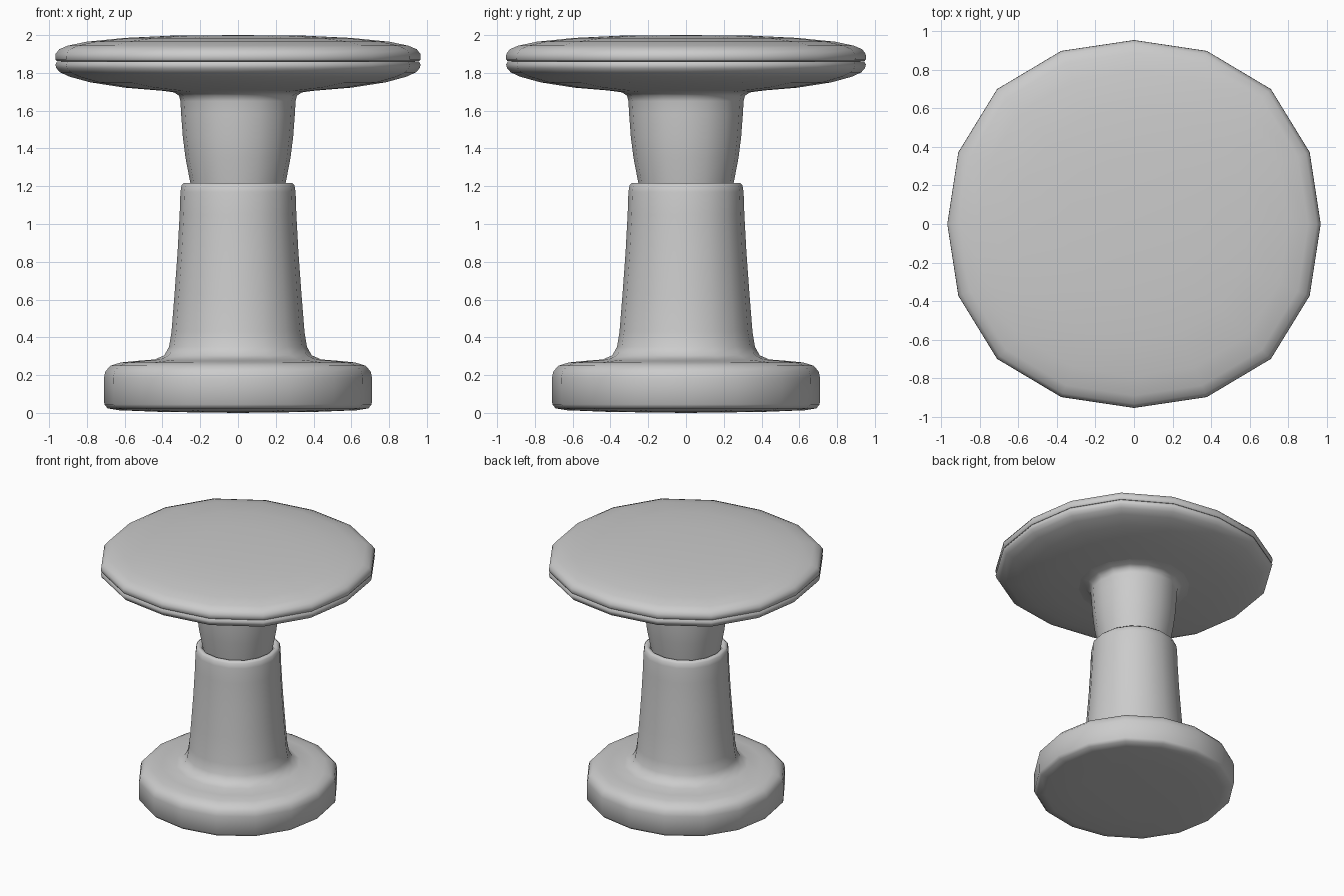
import bpy, bmesh
from math import sin, cos, pi, radians

if "Cube" in bpy.data.objects:
    bpy.data.objects.remove(bpy.data.objects["Cube"])

SIDES = 16


def lathe(name, profile, sx=1.0, sy=1.0, bulge=0.0, angle=50):
    """Revolve (radius, z) points; bulge widens the diagonals slightly."""
    bm = bmesh.new()
    rings = []
    for r, z in profile:
        if r == 0:
            rings.append([bm.verts.new((0, 0, z))])
            continue
        ring = []
        for i in range(SIDES):
            a = 2 * pi * i / SIDES
            k = r * (1 + bulge * sin(2 * a) ** 2)
            ring.append(bm.verts.new((k * cos(a) * sx, k * sin(a) * sy, z)))
        rings.append(ring)
    for lo, hi in zip(rings, rings[1:]):
        for i in range(SIDES):
            j = (i + 1) % SIDES
            if len(lo) == 1:
                bm.faces.new((lo[0], hi[j], hi[i]))
            elif len(hi) == 1:
                bm.faces.new((lo[i], lo[j], hi[0]))
            else:
                bm.faces.new((lo[i], lo[j], hi[j], hi[i]))
    bmesh.ops.recalc_face_normals(bm, faces=bm.faces)
    mesh = bpy.data.meshes.new(name)
    bm.to_mesh(mesh)
    bm.free()
    obj = bpy.data.objects.new(name, mesh)
    bpy.context.collection.objects.link(obj)
    bpy.ops.object.select_all(action='DESELECT')
    obj.select_set(True)
    bpy.context.view_layer.objects.active = obj
    bpy.ops.object.shade_smooth_by_angle(angle=radians(angle))
    return obj


# Foot and lower sleeve, with a rounded lip that turns inward
lathe("base_and_sleeve", [
    (0, 0), (0.4, 0.005), (0.63, 0.014), (0.69, 0.024), (0.708, 0.045),
    (0.71, 0.185), (0.702, 0.22), (0.675, 0.25), (0.62, 0.267), (0.54, 0.275),
    (0.44, 0.283), (0.39, 0.305), (0.365, 0.35), (0.352, 0.43), (0.336, 0.63),
    (0.32, 0.85), (0.309, 1.05), (0.305, 1.17), (0.299, 1.205), (0.285, 1.218),
    (0.265, 1.216), (0.252, 1.2), (0.248, 1.14), (0, 1.14)], bulge=0.015)

# Upper column
lathe("upper_column", [
    (0, 1.0), (0.215, 1.0), (0.235, 1.12), (0.253, 1.22), (0.278, 1.35),
    (0.292, 1.46), (0.301, 1.58), (0.305, 1.65), (0.312, 1.68),
    (0.34, 1.697), (0.42, 1.708)], bulge=0.015)

# Lower half of the seat, ending in the seam
lathe("seat_underside", [
    (0.36, 1.702), (0.42, 1.707), (0.6, 1.722), (0.78, 1.75), (0.89, 1.78),
    (0.94, 1.803), (0.96, 1.825), (0.965, 1.845), (0.955, 1.861),
    (0.9, 1.862)], sx=1.002, sy=0.987, bulge=0.037)

# Gently domed seat top
lathe("seat_top", [
    (0.9, 1.861), (0.957, 1.862), (0.965, 1.872), (0.964, 1.9),
    (0.945, 1.925), (0.9, 1.944), (0.8, 1.965), (0.6, 1.985),
    (0.35, 1.997), (0, 2.0)], sx=1.002, sy=0.987, bulge=0.037)
